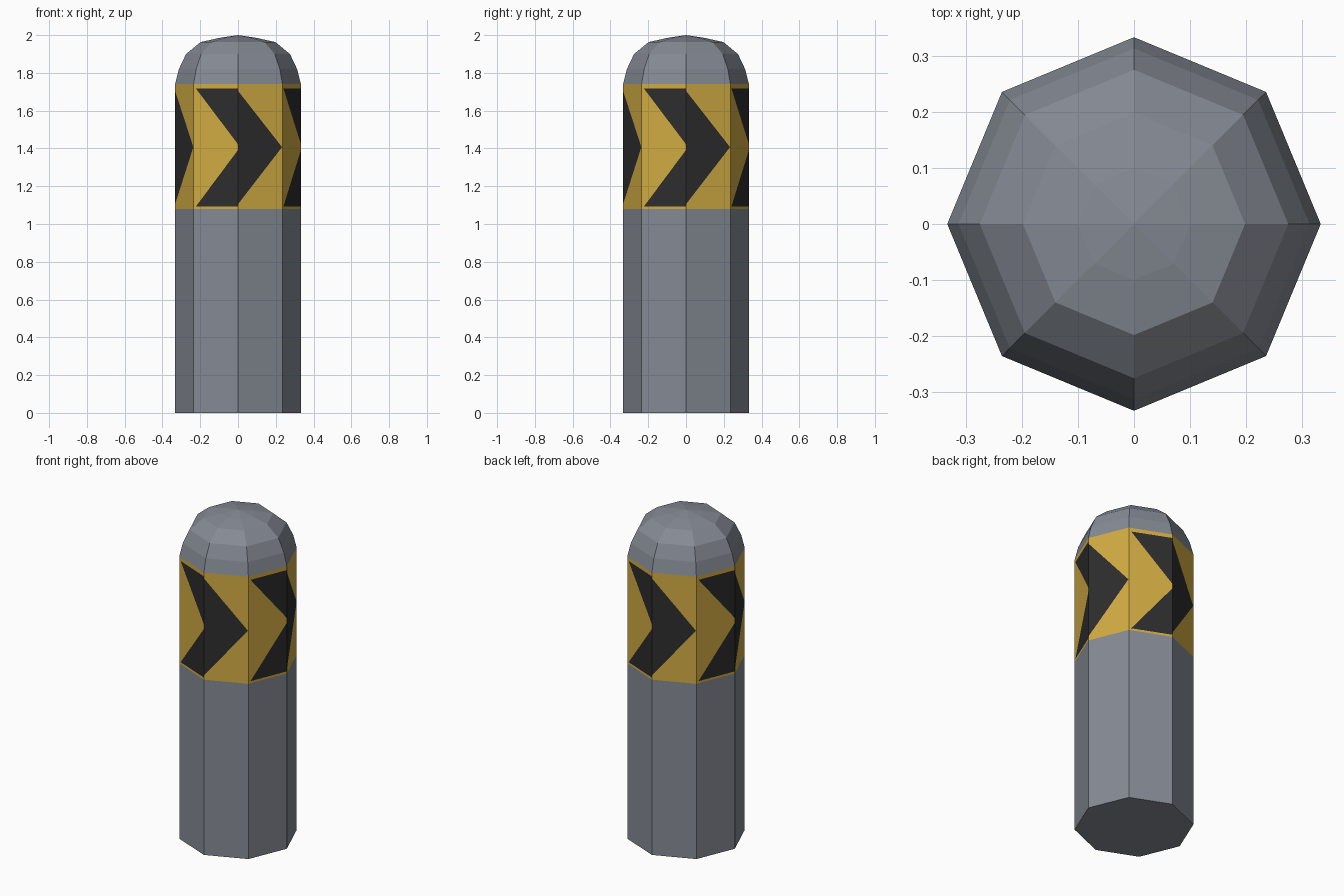
import bpy, bmesh, math

if "Cube" in bpy.data.objects:
    bpy.data.objects.remove(bpy.data.objects["Cube"])

R, SIDES = 0.333, 8
BAND_LOW, BAND_TOP = 1.08, 1.74
DARK_LOW, DARK_TOP, MID = 1.093, 1.717, 1.407


def material(name, rgb):
    m = bpy.data.materials.new(name)
    m.diffuse_color = (*rgb, 1)
    m.use_nodes = True
    m.node_tree.nodes["Principled BSDF"].inputs["Base Color"].default_value = m.diffuse_color
    return m


grey = material("grey metal", (0.235, 0.255, 0.295))
yellow = material("warning yellow", (0.64, 0.41, 0.055))
black = material("warning black", (0.026, 0.026, 0.026))


def corner(i, r, z):
    a = 2 * math.pi * i / SIDES
    return (r * math.cos(a), r * math.sin(a), z)


def finish(name, bm, mats):
    bmesh.ops.remove_doubles(bm, verts=bm.verts, dist=1e-5)
    mesh = bpy.data.meshes.new(name)
    bm.to_mesh(mesh)
    bm.free()
    for m in mats:
        mesh.materials.append(m)
    ob = bpy.data.objects.new(name, mesh)
    bpy.context.collection.objects.link(ob)


def lathe(name, profile, cap_bottom=False):
    # octagonal walls between the rings, closing to a point at radius 0
    bm = bmesh.new()
    for (r0, z0), (r1, z1) in zip(profile, profile[1:]):
        for i in range(SIDES):
            pts = [corner(i, r0, z0), corner(i + 1, r0, z0)]
            pts += [corner(i + 1, r1, z1), corner(i, r1, z1)] if r1 else [(0, 0, z1)]
            bm.faces.new([bm.verts.new(p) for p in pts])
    if cap_bottom:
        r, z = profile[0]
        bm.faces.new([bm.verts.new(corner(-i, r, z)) for i in range(SIDES)])
    finish(name, bm, [grey])


# post shaft and rounded cap
lathe("post_shaft", [(R, 0), (R, BAND_LOW)], cap_bottom=True)
lathe("rounded_cap", [(R, BAND_TOP), (0.313, 1.82), (0.275, 1.90),
                      (0.198, 1.963), (0.1, 1.985), (0, 2.0)])

# chevron band: pairs of sides, (u across side, z) outlines with material index
TAIL = 0.055
tail_side = [
    (1, [(TAIL, DARK_TOP), (1, MID + 0.015), (1, DARK_TOP)]),
    (1, [(TAIL, DARK_LOW), (1, DARK_LOW), (1, MID - 0.015)]),
    (0, [(0, BAND_LOW), (1, BAND_LOW), (1, DARK_LOW), (TAIL, DARK_LOW)]),
    (0, [(TAIL, DARK_TOP), (1, DARK_TOP), (1, BAND_TOP), (0, BAND_TOP)]),
    (0, [(0, BAND_LOW), (TAIL, DARK_LOW), (TAIL, DARK_TOP), (0, BAND_TOP)]),
    (0, [(TAIL, DARK_LOW), (1, MID - 0.015), (1, MID + 0.015), (TAIL, DARK_TOP)]),
]
tip_side = [
    (1, [(0, DARK_LOW + 0.012), (0.99, MID), (0, DARK_TOP - 0.012)]),
    (0, [(0, BAND_LOW), (1, BAND_LOW), (0.99, MID), (0, DARK_LOW + 0.012)]),
    (0, [(1, BAND_LOW), (1, BAND_TOP), (0.99, MID)]),
    (0, [(0, DARK_TOP - 0.012), (0.99, MID), (1, BAND_TOP), (0, BAND_TOP)]),
]
bm = bmesh.new()
for i in range(SIDES):
    a, b = corner(i, R, 0), corner(i + 1, R, 0)
    for index, outline in (tail_side if i % 2 else tip_side):
        f = bm.faces.new([bm.verts.new((a[0] + (b[0] - a[0]) * u,
                                        a[1] + (b[1] - a[1]) * u, z))
                          for u, z in outline])
        f.material_index = index
finish("chevron_band", bm, [yellow, black])
